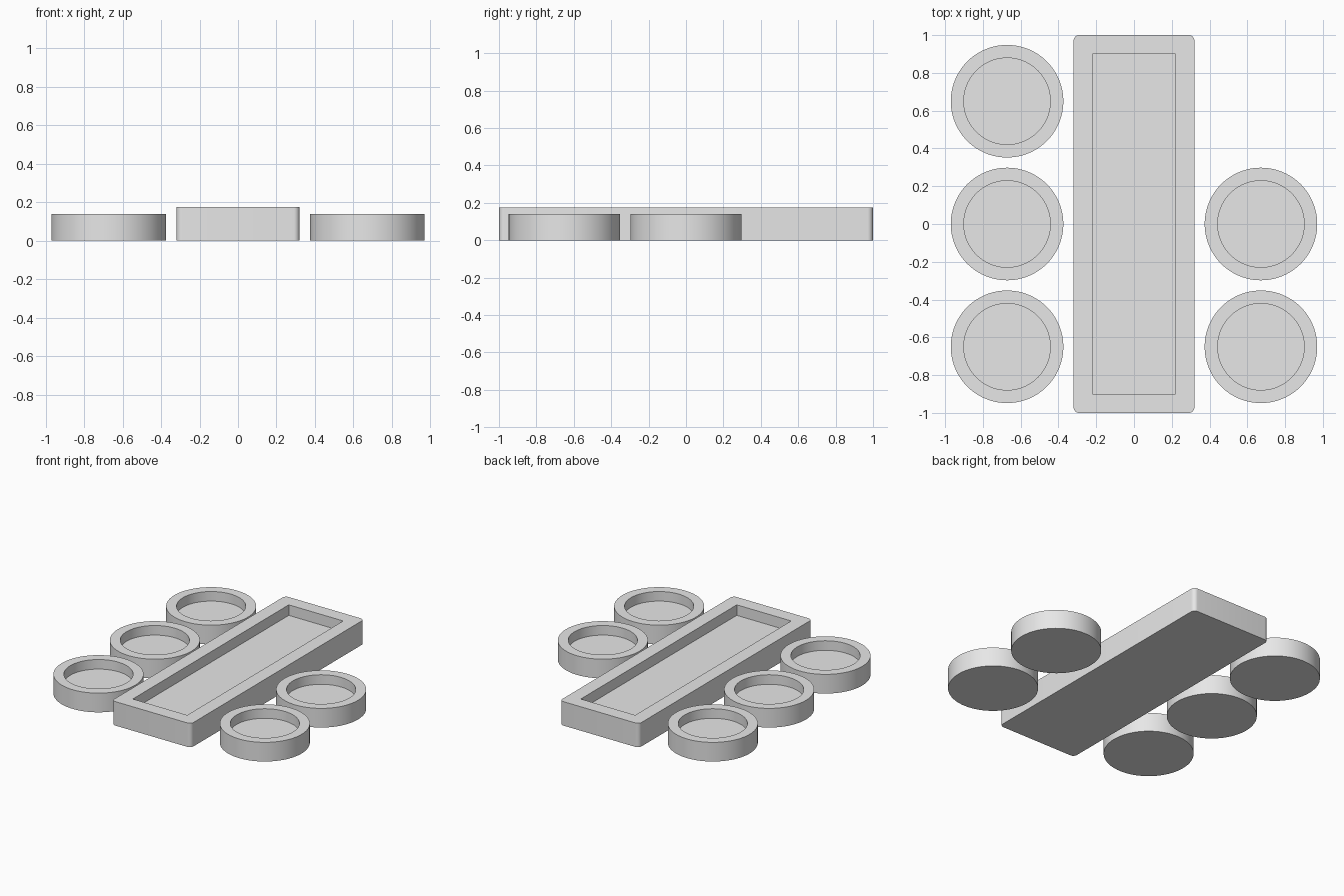
import bpy, bmesh, math

if "Cube" in bpy.data.objects:
    bpy.data.objects.remove(bpy.data.objects["Cube"])

grey = bpy.data.materials.new("plain grey")
grey.diffuse_color = (0.8, 0.8, 0.8, 1)
grey.use_nodes = True
grey.node_tree.nodes["Principled BSDF"].inputs["Base Color"].default_value = grey.diffuse_color


def circle(r, n=96):
    return [(r * math.cos(2 * math.pi * i / n), r * math.sin(2 * math.pi * i / n))
            for i in range(n)]


def rounded_rect(hx, hy, r, n=8):
    pts = []
    for k, (sx, sy) in enumerate([(1, 1), (-1, 1), (-1, -1), (1, -1)]):
        for i in range(n + 1):
            a = math.pi / 2 * (k + i / n)
            pts.append((sx * (hx - r) + r * math.cos(a), sy * (hy - r) + r * math.sin(a)))
    return pts


def recessed(name, outer, inner, height, floor, location):
    """Solid block with the outer outline and a pocket cut down to the floor height."""
    bm = bmesh.new()

    def ring(pts, z):
        vs = [bm.verts.new((x, y, z)) for x, y in pts]
        return vs, [bm.edges.new((vs[i], vs[(i + 1) % len(vs)])) for i in range(len(vs))]

    def wall(a, b):
        for i in range(len(a)):
            j = (i + 1) % len(a)
            bm.faces.new((a[i], a[j], b[j], b[i]))

    base, _ = ring(outer, 0)
    rim_out, edges_out = ring(outer, height)
    rim_in, edges_in = ring(inner, height)
    bottom, _ = ring(inner, floor)
    wall(base, rim_out)
    wall(rim_in, bottom)
    bm.faces.new(base[::-1])
    bm.faces.new(bottom)
    # flat rim between the two outlines
    bmesh.ops.triangle_fill(bm, edges=edges_out + edges_in, use_beauty=True)
    bmesh.ops.recalc_face_normals(bm, faces=bm.faces)
    mesh = bpy.data.meshes.new(name)
    bm.to_mesh(mesh)
    bm.free()
    mesh.materials.append(grey)
    ob = bpy.data.objects.new(name, mesh)
    ob.location = location
    bpy.context.collection.objects.link(ob)
    bpy.ops.object.select_all(action='DESELECT')
    ob.select_set(True)
    bpy.context.view_layer.objects.active = ob
    bpy.ops.object.shade_smooth_by_angle(angle=math.radians(30))
    return ob


# long centre tray with rounded outer corners and a square-cornered pocket
recessed("tray", rounded_rect(0.32, 1.0, 0.03),
         [(0.22, 0.9), (-0.22, 0.9), (-0.22, -0.9), (0.22, -0.9)],
         0.175, 0.098, (0, 0, 0))

# round dishes: three on the left, two on the right
for side, x, ys in (("left", -0.672, (-0.65, 0, 0.65)), ("right", 0.672, (-0.65, 0))):
    for i, y in enumerate(ys):
        recessed(f"{side}_dish_{i + 1}", circle(0.298), circle(0.229),
                 0.14, 0.07, (x, y, 0))
